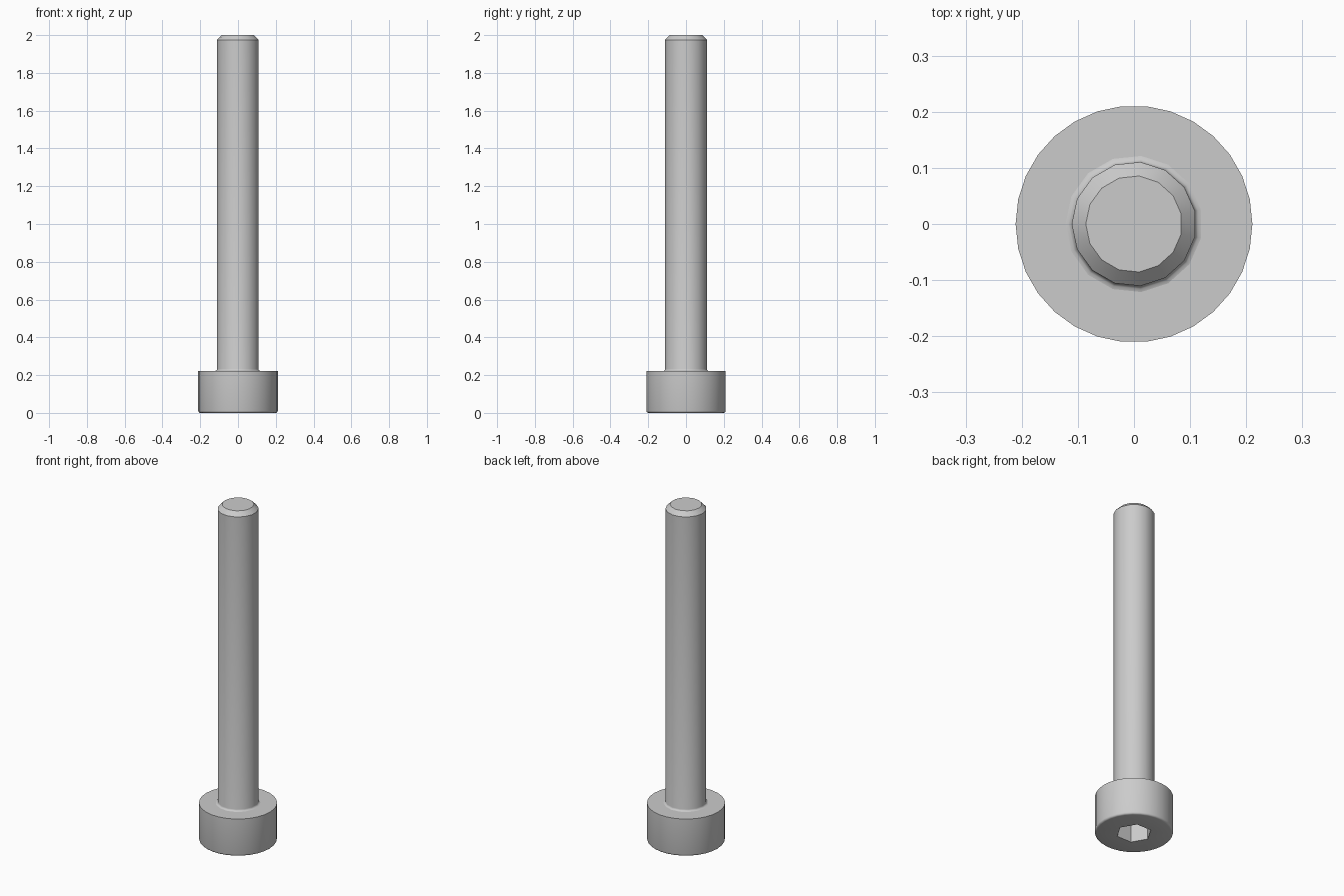
import bpy, bmesh
from math import cos, sin, pi, radians

cube = bpy.data.objects.get("Cube")
if cube:
    bpy.data.objects.remove(cube, do_unlink=True)

HEAD_R, HEAD_H = 0.211, 0.222
SHAFT_R, TOP = 0.111, 2.0
CHAMFER, ROUND, FILLET = 0.025, 0.011, 0.011
SOCKET_R, SOCKET_DEPTH = 0.096, 0.111

steel = bpy.data.materials.new("grey steel")
steel.use_nodes = True
colour = (0.6, 0.6, 0.6, 1)
steel.diffuse_color = colour
steel.node_tree.nodes["Principled BSDF"].inputs["Base Color"].default_value = colour


def ring(bm, radius, z, sides, start=pi):
    return [bm.verts.new((radius * cos(start + 2 * pi * i / sides),
                          radius * sin(start + 2 * pi * i / sides), z))
            for i in range(sides)]


def bridge(bm, a, b):
    n = len(a)
    for i in range(n):
        bm.faces.new((a[i], a[(i + 1) % n], b[(i + 1) % n], b[i]))


def revolve(bm, profile, sides):
    rings = [ring(bm, r, z, sides) for r, z in profile]
    for a, b in zip(rings, rings[1:]):
        bridge(bm, a, b)
    return rings


def loop_edges(bm, verts):
    return [bm.edges.get((verts[i - 1], verts[i])) for i in range(len(verts))]


def finish(bm, name):
    mesh = bpy.data.meshes.new(name)
    bm.to_mesh(mesh)
    bm.free()
    mesh.materials.append(steel)
    obj = bpy.data.objects.new(name, mesh)
    bpy.context.collection.objects.link(obj)
    bpy.ops.object.select_all(action='DESELECT')
    obj.select_set(True)
    bpy.context.view_layer.objects.active = obj
    bpy.ops.object.shade_smooth_by_angle(angle=radians(35))


quarter = [i * pi / 6 for i in range(4)]

# Head: rounded lower rim, flat top, hexagonal socket in the underside
bm = bmesh.new()
profile = [(HEAD_R - ROUND * (1 - sin(t)), ROUND * (1 - cos(t))) for t in quarter]
rings = revolve(bm, profile + [(HEAD_R, HEAD_H)], 30)
bm.faces.new(rings[-1])
mouth = ring(bm, SOCKET_R, 0, 6)
floor = ring(bm, SOCKET_R, SOCKET_DEPTH, 6)
bridge(bm, floor, mouth)
bm.faces.new(floor[::-1])
bmesh.ops.triangle_fill(bm, use_beauty=True, normal=(0, 0, -1),
                        edges=loop_edges(bm, rings[0]) + loop_edges(bm, mouth))
bmesh.ops.recalc_face_normals(bm, faces=bm.faces)
finish(bm, "head")

# Shaft: small fillet where it meets the head, chamfered tip
bm = bmesh.new()
fillet = [(SHAFT_R + FILLET * (1 - sin(t)), HEAD_H + FILLET * (1 - cos(t)))
          for t in quarter]
rings = revolve(bm, fillet + [(SHAFT_R, TOP - CHAMFER), (SHAFT_R - CHAMFER, TOP)], 15)
bm.faces.new(rings[-1])
finish(bm, "shaft")
